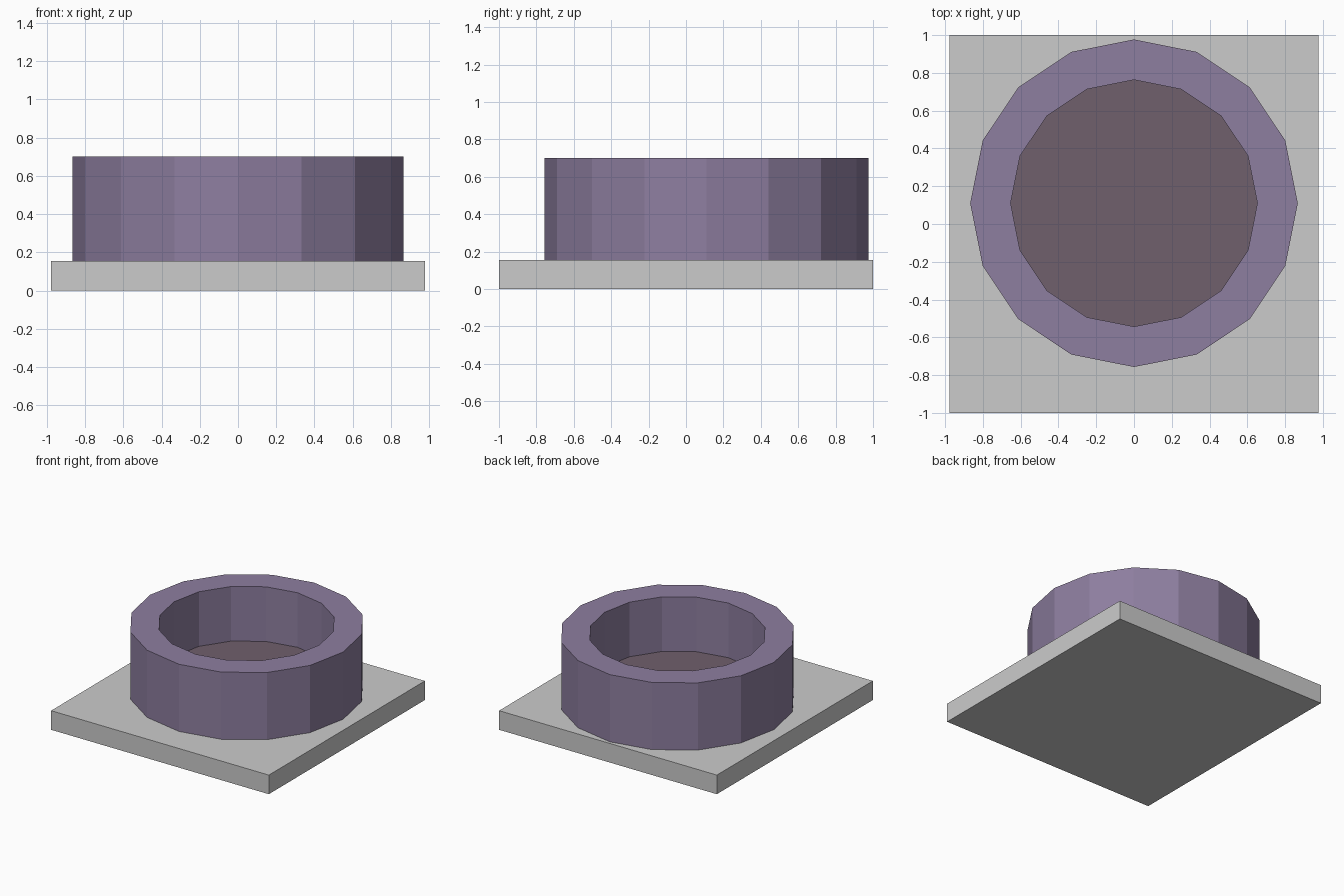
import bpy, bmesh
from mathutils import Matrix, Vector

if "Cube" in bpy.data.objects:
    bpy.data.objects.remove(bpy.data.objects["Cube"])


def material(name, rgb):
    m = bpy.data.materials.new(name)
    m.diffuse_color = (*rgb, 1)
    m.use_nodes = True
    m.node_tree.nodes["Principled BSDF"].inputs["Base Color"].default_value = m.diffuse_color
    return m


def add_object(name, bm, *mats):
    mesh = bpy.data.meshes.new(name)
    bm.to_mesh(mesh)
    bm.free()
    for m in mats:
        mesh.materials.append(m)
    obj = bpy.data.objects.new(name, mesh)
    bpy.context.collection.objects.link(obj)
    return obj


BASE_TOP, RIM_TOP, FLOOR = 0.155, 0.70, 0.257
OUTER, INNER, SIDES = 0.867, 0.653, 16

# Square base slab
bm = bmesh.new()
bmesh.ops.create_cube(bm, size=1, matrix=Matrix.Translation((0, 0, BASE_TOP / 2))
                      @ Matrix.Diagonal((1.954, 2, BASE_TOP, 1)))
add_object("base_slab", bm)

# Round basin: cylinder whose top is inset and sunk to form the well
bm = bmesh.new()
height = RIM_TOP - BASE_TOP
bmesh.ops.create_cone(bm, cap_ends=True, segments=SIDES, radius1=OUTER, radius2=OUTER,
                      depth=height,
                      matrix=Matrix.Translation((0, 0.11, BASE_TOP + height / 2)))
top = max(bm.faces, key=lambda f: f.calc_center_median().z)
centre = top.calc_center_median()

# Rim
bmesh.ops.inset_region(bm, faces=[top], thickness=0.1)
for v in top.verts:
    v.co = centre + (v.co - centre).normalized() * INNER

# Well walls and floor
ret = bmesh.ops.extrude_discrete_faces(bm, faces=[top])
floor = ret["faces"][0]
for v in floor.verts:
    v.co += Vector((0, 0, FLOOR - RIM_TOP))
floor.material_index = 1
bmesh.ops.recalc_face_normals(bm, faces=bm.faces)
add_object("round_basin", bm,
           material("purple_stone", (0.27, 0.21, 0.35)),
           material("dark_floor", (0.16, 0.115, 0.15)))
